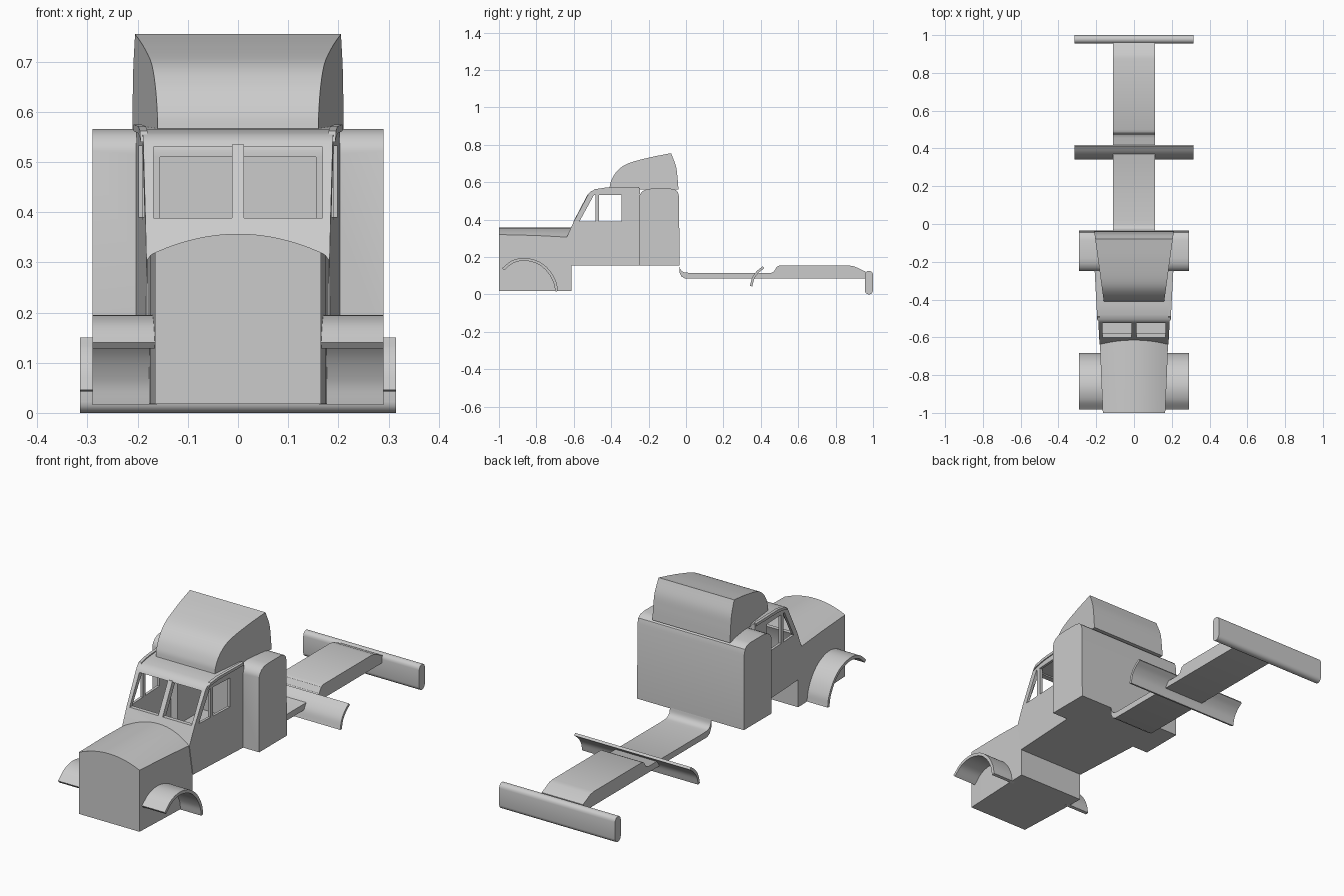
import bpy, bmesh, math
from mathutils import Vector

if "Cube" in bpy.data.objects:
    bpy.data.objects.remove(bpy.data.objects["Cube"])


def finish(bm, name):
    bmesh.ops.recalc_face_normals(bm, faces=bm.faces)
    me = bpy.data.meshes.new(name)
    bm.to_mesh(me)
    bm.free()
    ob = bpy.data.objects.new(name, me)
    bpy.context.collection.objects.link(ob)
    return ob


def smooth(ob):
    bpy.ops.object.select_all(action='DESELECT')
    ob.select_set(True)
    bpy.context.view_layer.objects.active = ob
    bpy.ops.object.shade_smooth_by_angle(angle=math.radians(30))


def prism(name, prof, xl, xr):
    """Side profile (y, z) spanned between x limits, each a number or function of y."""
    f = lambda v, y: v(y) if callable(v) else v
    bm = bmesh.new()
    a = [bm.verts.new((f(xl, y), y, z)) for y, z in prof]
    b = [bm.verts.new((f(xr, y), y, z)) for y, z in prof]
    n = len(prof)
    bm.faces.new(a)
    bm.faces.new(b[::-1])
    for i in range(n):
        j = (i + 1) % n
        bm.faces.new((a[i], b[i], b[j], a[j]))
    return finish(bm, name)


def curve(pts, k=6):
    """Smooth interpolation through a few points."""
    p = [Vector(q) for q in pts]
    p = [2 * p[0] - p[1]] + p + [2 * p[-1] - p[-2]]
    out = []
    for i in range(1, len(p) - 2):
        for s in range(k):
            t = s / k
            out.append(0.5 * (2 * p[i] + (p[i+1] - p[i-1]) * t
                       + (2*p[i-1] - 5*p[i] + 4*p[i+1] - p[i+2]) * t*t
                       + (3*p[i] - p[i-1] - 3*p[i+1] + p[i+2]) * t**3))
    return out + [p[-2]]


def strip(pts, thick):
    """Outline of a thin curved sheet."""
    c = curve(pts)
    inner = []
    for i, q in enumerate(c):
        d = (c[min(i + 1, len(c) - 1)] - c[max(i - 1, 0)]).normalized()
        inner.append(q + Vector((d.y, -d.x)) * thick)
    return [tuple(q) for q in c + inner[::-1]]


def cut(ob, *cutters):
    for c in cutters:
        c.hide_render = True
        m = ob.modifiers.new("cut", 'BOOLEAN')
        m.operation = 'DIFFERENCE'
        m.solver = 'EXACT'
        m.object = c
        bpy.ops.object.select_all(action='DESELECT')
        ob.select_set(True)
        bpy.context.view_layer.objects.active = ob
        bpy.ops.object.modifier_apply(modifier=m.name)
        bpy.data.objects.remove(c)


# hood: crowned box widening toward the cab
bm = bmesh.new()
rings = []
for y, w, edge in ((-1, .165, .32), (-.8, .174, .315), (-.612, .181, .305)):
    sec = [(-w, .018)] + [(w * t / 8, edge + (.357 - edge) * (1 - (t / 8) ** 2))
                          for t in range(-8, 9)] + [(w, .018)]
    rings.append([bm.verts.new((x, y, z)) for x, z in sec])
for r, s in zip(rings, rings[1:]):
    for i in range(len(r)):
        j = (i + 1) % len(r)
        bm.faces.new((r[i], r[j], s[j], s[i]))
bm.faces.new(rings[0])
bm.faces.new(rings[-1])
smooth(finish(bm, "hood"))

# cab shell with window openings
side = lambda y: .183 + (y + .63) * .053
cab = prism("cab", [(-.612, .155), (-.638, .305), (-.60, .39), (-.52, .54), (-.505, .553),
                    (-.48, .56), (-.43, .566), (-.245, .57), (-.245, .155)],
            lambda y: -side(y), side)
inside = lambda y: side(y) - .013
cut(cab,
    prism("cab_cavity", [(-.60, .17), (-.61, .31), (-.58, .39), (-.495, .535), (-.2, .54), (-.2, .17)],
          lambda y: -inside(y), inside),
    prism("side_window_cutter", [(-.57, .39), (-.345, .39), (-.345, .532), (-.492, .532)], -.3, .3),
    prism("windshield_cutter", [(-.7, .388), (-.55, .388), (-.46, .53), (-.7, .53)], -.168, .168))
smooth(cab)

# window posts
prism("windshield_post", [(-.603, .387), (-.575, .387), (-.498, .535), (-.526, .535)], -.012, .012)
for s, n in ((-1, "left"), (1, "right")):
    prism(n + "_door_post", [(-.485, .385), (-.465, .385), (-.465, .537), (-.485, .537)],
          s * .176, s * .191)
    # drip rail along the roof edge
    smooth(prism(n + "_roof_rail", [(-.512, .54), (-.49, .562), (-.43, .571), (-.25, .575),
                                    (-.25, .562), (-.43, .557), (-.485, .549)],
                 lambda y: s * (side(y) - .01), lambda y: s * (side(y) + .005)))

# sleeper box with softened top and an opening to the cab
sleeper = prism("sleeper_box", [(-.25, .155), (-.25, .522), (-.246, .536), (-.232, .552),
                                (-.21, .563), (-.18, .566), (-.085, .566), (-.058, .56),
                                (-.044, .548), (-.037, .522), (-.035, .155)], -.29, .29)
cut(sleeper, prism("sleeper_opening", [(-.3, .17), (-.3, .51), (-.05, .51), (-.05, .17)],
                   -.155, .155))
smooth(sleeper)

# roof wind fairing
taper = lambda y: .16 + (y + .41) * .137
prof = curve([(-.41, .56), (-.402, .603), (-.372, .655), (-.315, .698), (-.2, .731), (-.08, .755)]) \
    + curve([(-.08, .755), (-.055, .69), (-.046, .63), (-.04, .56)])[1:]
smooth(prism("roof_fairing", [tuple(q) for q in prof], lambda y: -taper(y), taper))

# front fenders
arc = [(-.983, .14), (-.93, .181), (-.86, .195), (-.785, .175), (-.73, .13), (-.695, .07), (-.684, .018)]
for s, n in ((-1, "left"), (1, "right")):
    smooth(prism(n + "_front_fender", strip(arc, .015), s * .162, s * .29))

# rear chassis frame, swept up behind the cab and raised at the back
top = curve([(-.036, .165), (-.03, .135), (-.012, .119), (.02, .115)], 4)
frame = [(-.036, .12), *[tuple(q) for q in top], (.455, .115), (.47, .122), (.485, .147), (.50, .154),
         (.875, .154), (.90, .15), (.96, .122), (.96, .085), (-.005, .085), (-.025, .096)]
smooth(prism("chassis_frame", frame, -.112, .112))

# rear mudguard
smooth(prism("rear_mudguard", strip([(.342, .046), (.354, .09), (.378, .124), (.41, .15)], .013),
             -.315, .315))

# rear bumper: rounded bar
r = .022
bar = [(.977 + r * math.cos(a), zc + r * math.sin(a))
       for zc, a0 in ((.104, 0), (.022, math.pi))
       for a in [a0 + math.pi * i / 8 for i in range(9)]]
smooth(prism("rear_bumper", [(min(y + .001, 1), z) for y, z in bar], -.315, .315))
